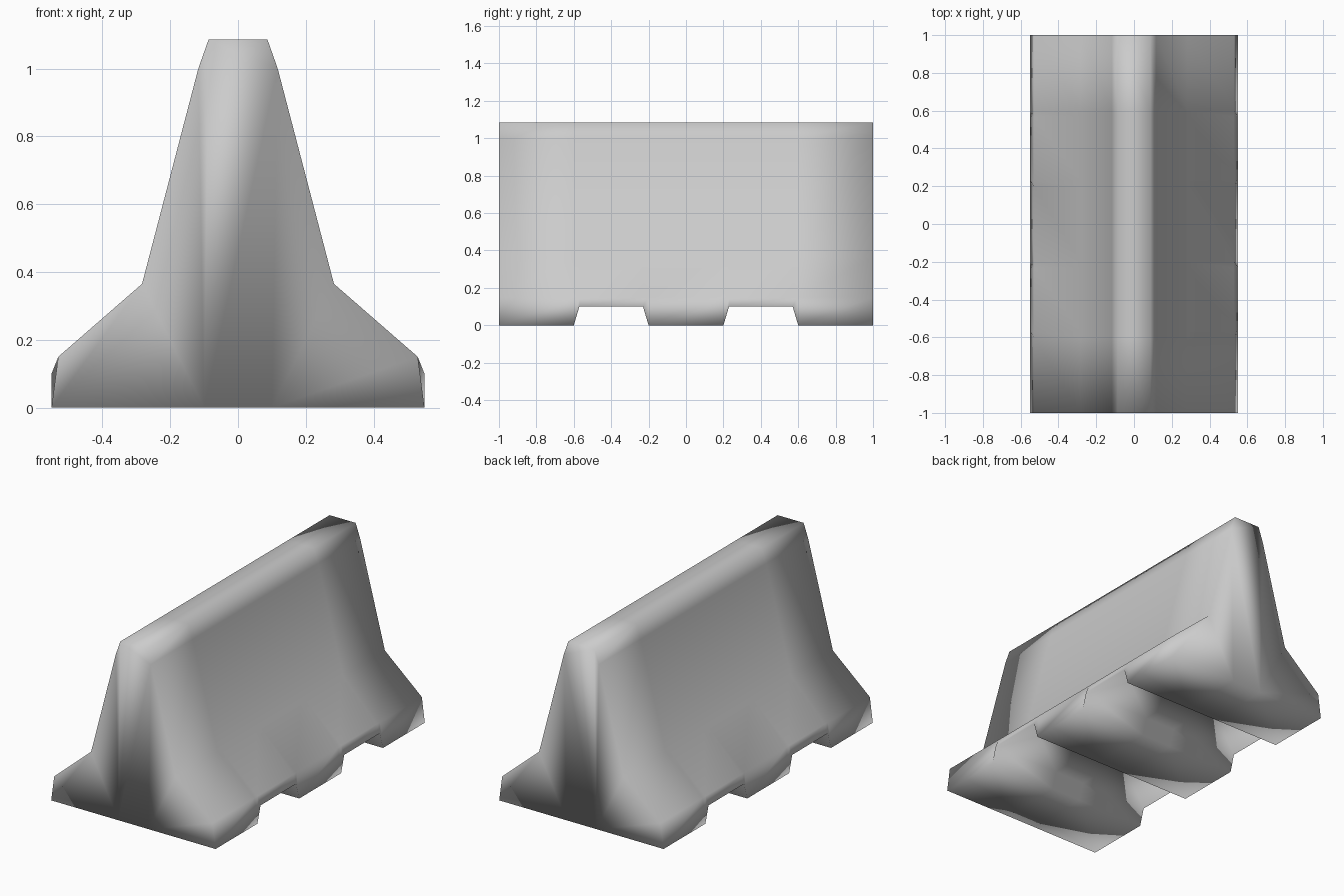
import bpy
import bmesh

cube = bpy.data.objects.get("Cube")
if cube:
    bpy.data.objects.remove(cube, do_unlink=True)

# Concrete colour
concrete = bpy.data.materials.new("concrete grey")
concrete.use_nodes = True
grey = (0.6, 0.6, 0.6, 1)
concrete.diffuse_color = grey
concrete.node_tree.nodes["Principled BSDF"].inputs["Base Color"].default_value = grey

# Half profile (x, z) above the foot, from base to crown
SIDE = [(0.53, 0.15), (0.283, 0.365), (0.117, 1.0), (0.087, 1.085)]
FOOT, CORE, NOTCH = 0.55, 0.1, 0.1

# Stations along the length (y, underside height); the raised ones form the fork slots
half = [(0.2, 0), (0.23, NOTCH), (0.57, NOTCH), (0.6, 0), (1, 0)]
stations = [(-y, z) for y, z in reversed(half)] + half

bm = bmesh.new()


def section(y, low):
    """Closed ring of vertices across the barrier."""
    right = [(CORE, low), (FOOT, low)] + SIDE
    left = [(-x, z) for x, z in reversed(right)]
    return [bm.verts.new((x, y, z)) for x, z in right + left]


rings = [section(y, low) for y, low in stations]

# Skin between neighbouring sections
for a, b in zip(rings, rings[1:]):
    n = len(a)
    for i in range(n):
        j = (i + 1) % n
        bm.faces.new((a[i], a[j], b[j], b[i]))

# End caps: a central column and two flared flanks
for ring in (rings[0], rings[-1]):
    n = len(ring)
    crown = len(SIDE)
    bm.faces.new([ring[0], ring[crown], ring[crown + 1], ring[n - crown - 2],
                  ring[n - crown - 1], ring[n - 1]])
    bm.faces.new(ring[:crown + 1])
    bm.faces.new(ring[n - crown - 1:])

bmesh.ops.recalc_face_normals(bm, faces=bm.faces)
for face in bm.faces:
    face.smooth = True

mesh = bpy.data.meshes.new("barrier_body")
bm.to_mesh(mesh)
bm.free()
mesh.materials.append(concrete)
bpy.context.collection.objects.link(bpy.data.objects.new("barrier_body", mesh))
